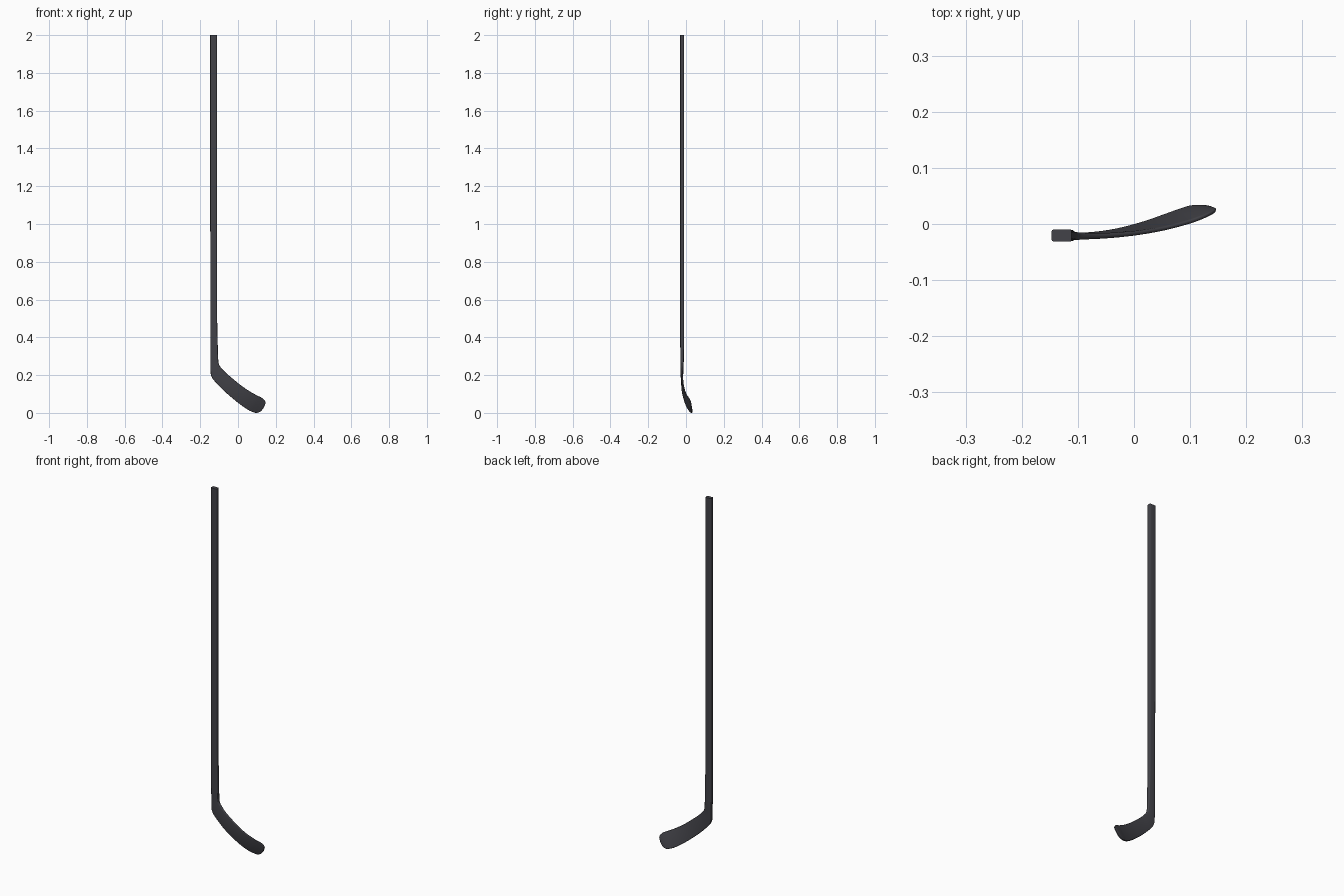
import bpy, bmesh, math
from mathutils import Vector

if "Cube" in bpy.data.objects:
    bpy.data.objects.remove(bpy.data.objects["Cube"])

# Sections: heel/lower edge (x, z, y), upper edge (x, z, y), thickness
S = [
    (-.146, .55, -.0205, -.111, .55, -.0205, .0215),
    (-.146, .42, -.0205, -.109, .43, -.0205, .021),
    (-.146, .30, -.0205, -.106, .32, -.0205, .019),
    (-.146, .24, -.0210, -.104, .275, -.021, .016),
    (-.144, .204, -.0215, -.099, .253, -.0215, .014),
    (-.132, .178, -.0215, -.086, .235, -.0215, .012),
    (-.105, .148, -.0205, -.060, .208, -.0215, .010),
    (-.070, .113, -.0180, -.022, .176, -.0190, .009),
    (-.030, .078, -.0110, .015, .146, -.0150, .008),
    (.015, .042, .0010, .057, .117, -.0075, .008),
    (.055, .015, .0150, .097, .094, .0030, .008),
    (.080, .004, .0240, .120, .083, .0110, .008),
    (.100, .000, .0300, .135, .073, .0175, .0075),
    (.120, .008, .0312, .144, .061, .0225, .007),
    (.135, .025, .0300, .146, .050, .0255, .005),
]


def spline(p0, p1, p2, p3, t):
    return [.5 * (2 * b + (c - a) * t + (2 * a - 5 * b + 4 * c - d) * t * t
                  + (3 * b - a - 3 * c + d) * t ** 3)
            for a, b, c, d in zip(p0, p1, p2, p3)]


def smooth_sections(rows, steps):
    out = []
    for i in range(len(rows) - 1):
        a, d = rows[max(i - 1, 0)], rows[min(i + 2, len(rows) - 1)]
        out += [spline(a, rows[i], rows[i + 1], d, k / steps) for k in range(steps)]
    return out + [list(rows[-1])]


def ring(bm, s):
    # rounded rectangle between the two edges
    lo, hi = Vector((s[0], s[2], s[1])), Vector((s[3], s[5], s[4]))
    mid, u = (lo + hi) / 2, (hi - lo).normalized()
    v = Vector((0, 1, 0))
    v = (v - u * v.dot(u)).normalized()
    w, h = (hi - lo).length / 2, s[6] / 2
    r = min(.0045, h * .9)
    verts = []
    for q, (sx, sy) in enumerate(((1, 1), (-1, 1), (-1, -1), (1, -1))):
        for k in range(5):
            a = math.pi / 2 * (q + k / 4)
            verts.append(bm.verts.new(mid + u * (sx * (w - r) + r * math.cos(a))
                                      + v * (sy * (h - r) + r * math.sin(a))))
    return verts


# Shaft and curved blade as one continuous loft
bm = bmesh.new()
top = [(-.147, z, -.0205, -.111, z, -.0205, .0215) for z in (2.0, 1.5, 1.0)]
rings = [ring(bm, s) for s in top + smooth_sections(S, 5)]
for a, b in zip(rings, rings[1:]):
    n = len(a)
    for i in range(n):
        bm.faces.new((a[i], a[(i + 1) % n], b[(i + 1) % n], b[i]))
bm.faces.new(rings[0])
bm.faces.new(rings[-1])
bmesh.ops.recalc_face_normals(bm, faces=bm.faces)
low = min(v.co.z for v in bm.verts)
for v in bm.verts:
    if v.co.z < 1:
        v.co.z -= low
mesh = bpy.data.meshes.new("hockey_stick")
bm.to_mesh(mesh)
bm.free()
stick = bpy.data.objects.new("hockey_stick", mesh)
bpy.context.collection.objects.link(stick)

mat = bpy.data.materials.new("dark_grey")
mat.diffuse_color = (.055, .055, .065, 1)
mat.use_nodes = True
mat.node_tree.nodes["Principled BSDF"].inputs["Base Color"].default_value = mat.diffuse_color
mesh.materials.append(mat)

bpy.context.view_layer.objects.active = stick
stick.select_set(True)
bpy.ops.object.shade_smooth_by_angle(angle=math.radians(40))
